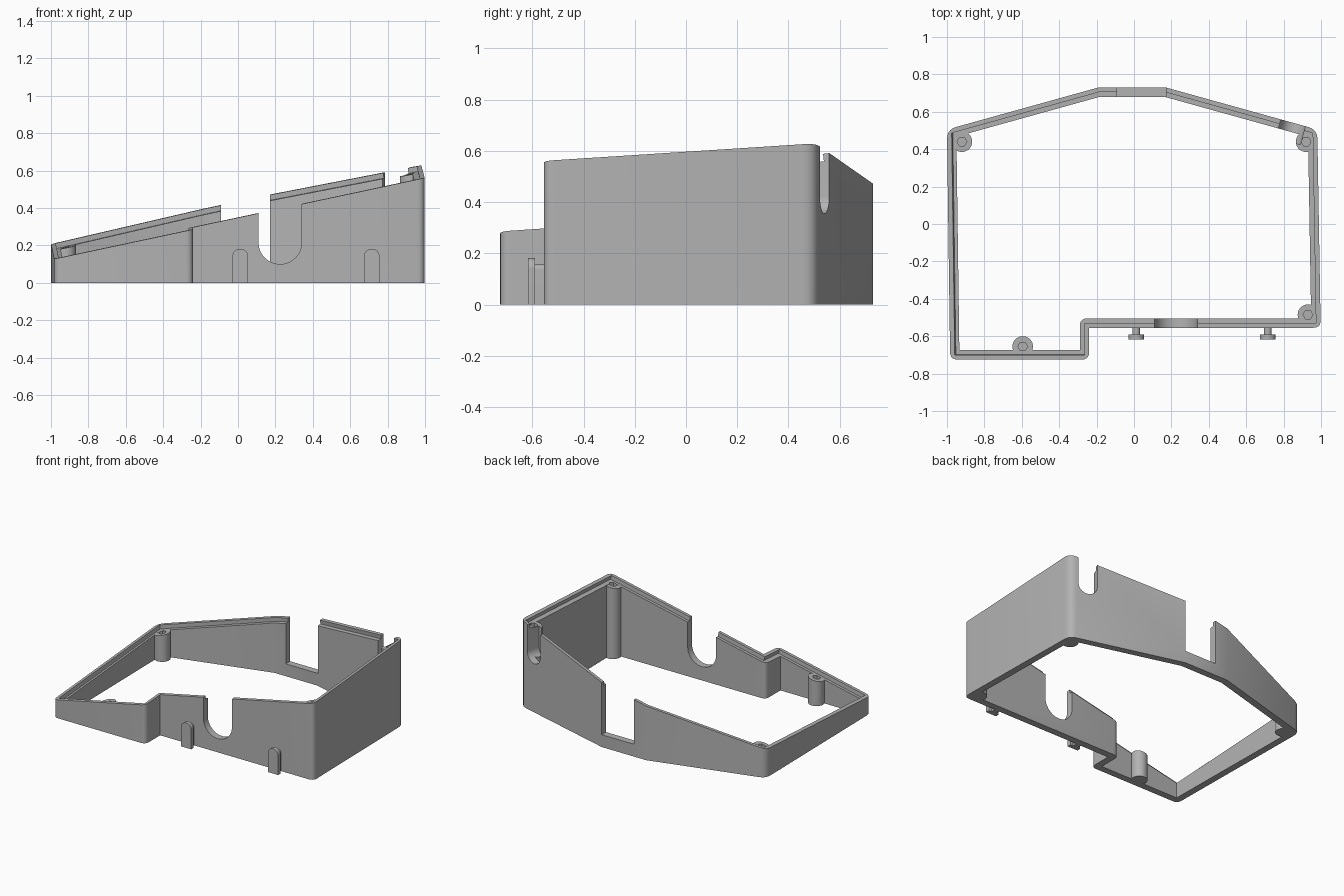
import bpy, bmesh
from math import sin, cos, pi, atan2
from mathutils import Vector, Matrix

if "Cube" in bpy.data.objects:
    bpy.data.objects.remove(bpy.data.objects["Cube"])

grey = bpy.data.materials.new("plain grey")
grey.use_nodes = True
COLOUR = (0.45, 0.45, 0.45, 1)
grey.diffuse_color = COLOUR
grey.node_tree.nodes["Principled BSDF"].inputs["Base Color"].default_value = COLOUR

WALL = 0.05
LIP = 0.028


def rim(x, y):
    """Height of the tilted rim plane."""
    return 0.386 + 0.213 * x + 0.068 * y


def loft(name, bottom, top):
    """Solid between two matching loops of 3D points."""
    bm = bmesh.new()
    low = [bm.verts.new(p) for p in bottom]
    high = [bm.verts.new(p) for p in top]
    n = len(low)
    bm.faces.new(low[::-1])
    bm.faces.new(high)
    for i in range(n):
        j = (i + 1) % n
        bm.faces.new((low[i], low[j], high[j], high[i]))
    bmesh.ops.recalc_face_normals(bm, faces=bm.faces)
    mesh = bpy.data.meshes.new(name)
    bm.to_mesh(mesh)
    bm.free()
    mesh.materials.append(grey)
    obj = bpy.data.objects.new(name, mesh)
    bpy.context.collection.objects.link(obj)
    return obj


def prism(name, outline, low, high):
    """Vertical prism whose end heights are functions of x and y."""
    return loft(name, [(x, y, low(x, y)) for x, y in outline],
                [(x, y, high(x, y)) for x, y in outline])


def arch(name, x, y, angle, half, z_round, z_flat, near, far, steps=24):
    """Slot shape, rounded at z_round and flat at z_flat, along a direction."""
    sign = 1 if z_flat < z_round else -1
    centre = z_round - sign * half
    shape = [(-half, z_flat), (half, z_flat)]
    shape += [(half * cos(pi * i / steps), centre + sign * half * sin(pi * i / steps))
              for i in range(steps + 1)]
    turn = Matrix.Translation((x, y, 0)) @ Matrix.Rotation(angle, 4, "Z")
    return loft(name, [turn @ Vector((u, near, z)) for u, z in shape],
                [turn @ Vector((u, far, z)) for u, z in shape])


def combine(target, tool, operation):
    """Apply a boolean and discard the tool."""
    tool.hide_render = True
    mod = target.modifiers.new(operation.lower(), "BOOLEAN")
    mod.operation = operation
    mod.solver = "EXACT"
    mod.object = tool
    bpy.context.view_layer.objects.active = target
    bpy.ops.object.modifier_apply(modifier=mod.name)
    bpy.data.objects.remove(tool)


def inset(points, d):
    """Move every side of an anticlockwise outline inwards."""
    result = []
    for i, p in enumerate(points):
        a = (p - points[i - 1]).normalized()
        b = (points[(i + 1) % len(points)] - p).normalized()
        na, nb = Vector((-a.y, a.x)), Vector((-b.y, b.x))
        result.append(p + (na + nb) * d / (1 + na.dot(nb)))
    return result


def fillet(points, radii, steps=5):
    """Round the corners of an outline."""
    result = []
    for i, p in enumerate(points):
        r = radii[i]
        if not r:
            result.append(p)
            continue
        start = p + (points[i - 1] - p).normalized() * r
        end = p + (points[(i + 1) % len(points)] - p).normalized() * r
        for k in range(steps + 1):
            t = k / steps
            result.append(start * (1 - t) ** 2 + p * 2 * t * (1 - t) + end * t * t)
    return result


# Enclosure outline, anticlockwise; corner 2 is the inward step
outline = [Vector(p) for p in (
    (-0.983, -0.725), (-0.24, -0.725), (-0.24, -0.555), (0.998, -0.555),
    (0.98, 0.505), (0.17, 0.73), (-0.19, 0.73), (-1.0, 0.505))]
outer = fillet(outline, [0.04, 0.04, 0, 0.04, 0.05, 0, 0, 0.05])
inner = fillet(inset(outline, WALL), [0, 0, 0.04, 0, 0, 0, 0, 0])
middle = inset(outline, WALL / 2)

shell = prism("enclosure_wall", outer, lambda x, y: 0, rim)
combine(shell, prism("cavity", inner, lambda x, y: -0.1, lambda x, y: 1), "DIFFERENCE")

# Screw bosses
bosses = ((-0.92, 0.44), (0.92, 0.44), (0.93, -0.485), (-0.595, -0.655))


def ring(x, y, radius, count):
    return [(x + radius * cos(2 * pi * i / count), y + radius * sin(2 * pi * i / count))
            for i in range(count)]


for x, y in bosses:
    post = prism("boss", ring(x, y, 0.055, 32), lambda x, y: 0,
                 lambda x, y: rim(x, y) - LIP - 0.002)
    combine(shell, post, "UNION")
    hole = prism("boss_hole", ring(x, y, 0.026, 6),
                 lambda x, y: rim(x, y) - 0.13, lambda x, y: rim(x, y) + 0.1)
    combine(shell, hole, "DIFFERENCE")

# Stepped ledge along the inner half of the rim, square to the tilted plane
normal = Vector((-0.213, -0.068, 1))
base = [Vector((p.x, p.y, rim(p.x, p.y))) for p in middle]
ledge = loft("ledge", [p - normal * LIP for p in base], [p + normal * 0.1 for p in base])
combine(shell, ledge, "DIFFERENCE")

# Cable openings: front, rear right-hand slope, and square rear notch
combine(shell, arch("front_slot", 0.225, -0.53, 0, 0.115, 0.1, 1, -0.06, 0.06),
        "DIFFERENCE")
slope = atan2(0.505 - 0.73, 0.98 - 0.17)
combine(shell, arch("rear_slot", 0.845, 0.52, slope, 0.068, 0.355, 1, -0.08, 0.08),
        "DIFFERENCE")
notch = [(-0.09, 0.6), (0.17, 0.6), (0.17, 0.8), (-0.09, 0.8)]
combine(shell, prism("rear_notch", notch, lambda x, y: 0.09, lambda x, y: 1),
        "DIFFERENCE")

# Front hanging tabs: narrow stem and wider round-topped plate
for side, x in (("right", 0.012), ("left", 0.715)):
    arch(side + "_tab_stem", x, 0, 0, 0.02, 0.157, 0, -0.592, -0.55)
    arch(side + "_tab_plate", x, 0, 0, 0.042, 0.182, 0, -0.617, -0.59)

# Smooth the rounded surfaces, keep the edges crisp
for obj in bpy.context.collection.objects:
    if obj.type == "MESH" and grey.name in obj.data.materials:
        bpy.ops.object.select_all(action="DESELECT")
        obj.select_set(True)
        bpy.context.view_layer.objects.active = obj
        bpy.ops.object.shade_smooth_by_angle(angle=0.4)
